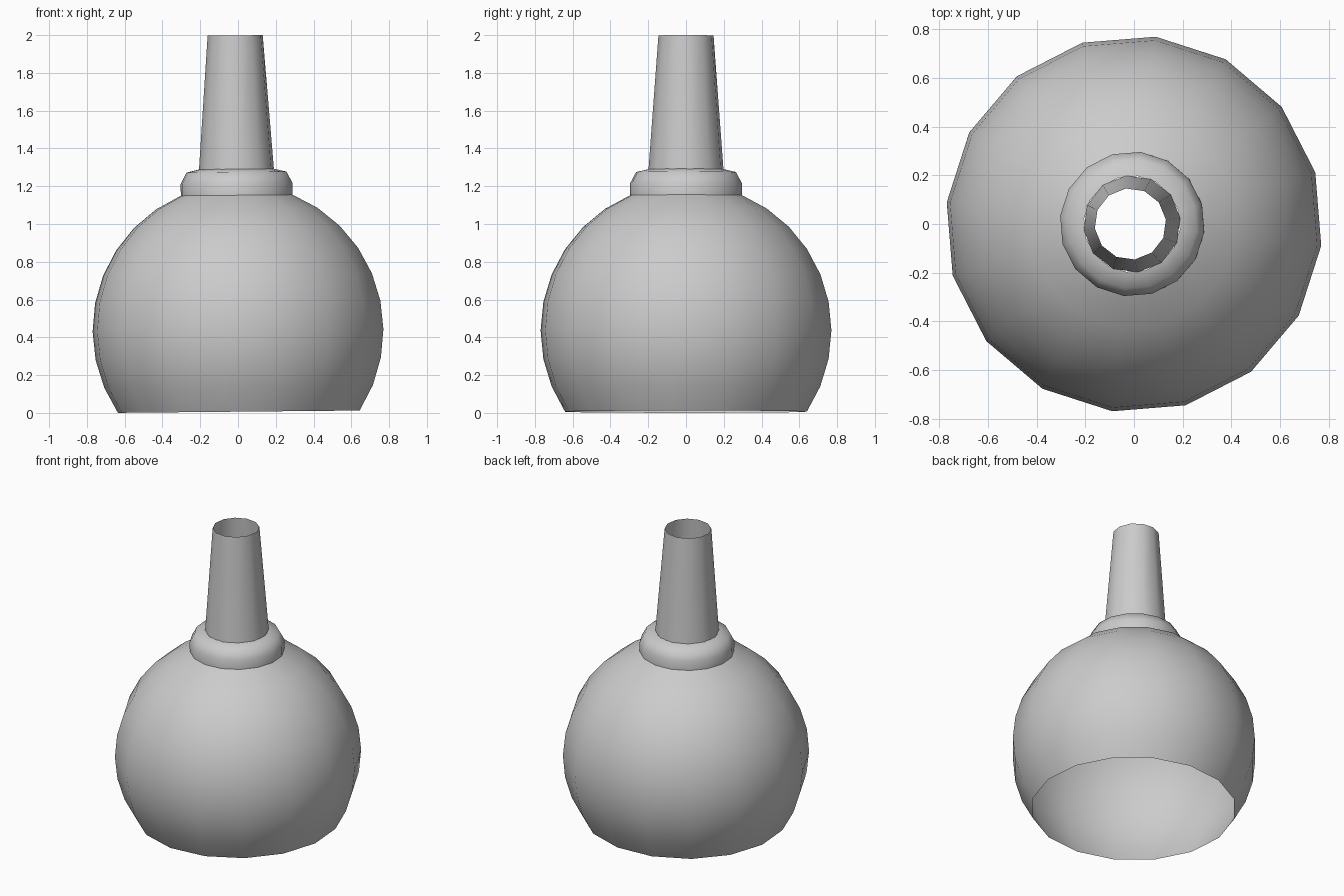
import bpy
from math import sin, cos, radians, pi
from mathutils import Matrix

if "Cube" in bpy.data.objects:
    bpy.data.objects.remove(bpy.data.objects["Cube"])

R, CZ = 0.775, 0.437
# The whole model leans very slightly to the left
LEAN = (Matrix.Translation((0, 0, CZ)) @ Matrix.Rotation(radians(-0.55), 4, 'Y')
        @ Matrix.Translation((0, 0, -CZ)))


def revolve(name, profile, sides, turn, smooth_angle):
    """Open single-walled surface of revolution from (radius, z) points, bottom to top."""
    verts, faces = [], []
    for r, z in profile:
        for i in range(sides):
            a = radians(turn) + 2 * pi * i / sides
            verts.append((r * cos(a), r * sin(a), z))
    for j in range(len(profile) - 1):
        for i in range(sides):
            k = (i + 1) % sides
            faces.append((j * sides + i, j * sides + k,
                          (j + 1) * sides + k, (j + 1) * sides + i))
    mesh = bpy.data.meshes.new(name)
    mesh.from_pydata(verts, [], faces)
    mesh.transform(LEAN)
    mesh.update()
    obj = bpy.data.objects.new(name, mesh)
    bpy.context.collection.objects.link(obj)
    bpy.ops.object.select_all(action='DESELECT')
    obj.select_set(True)
    bpy.context.view_layer.objects.active = obj
    bpy.ops.object.shade_smooth_by_angle(angle=radians(smooth_angle))
    return obj


# Globe: sphere section, open at the bottom and under the collar
globe = [(R * cos(radians(11.25 * i)), CZ + R * sin(radians(11.25 * i)))
         for i in range(-3, 7)]
revolve("globe_shade", globe, 16, -6.6, 40)

# Rounded collar where the neck meets the globe
revolve("collar", [(0.298, 1.152), (0.298, 1.215), (0.266, 1.275), (0.198, 1.291)],
        16, -6.6, 60)

# Tapered open neck tube
revolve("neck_tube", [(0.2, 1.288), (0.147, 1.9985)], 12, 7, 40)
